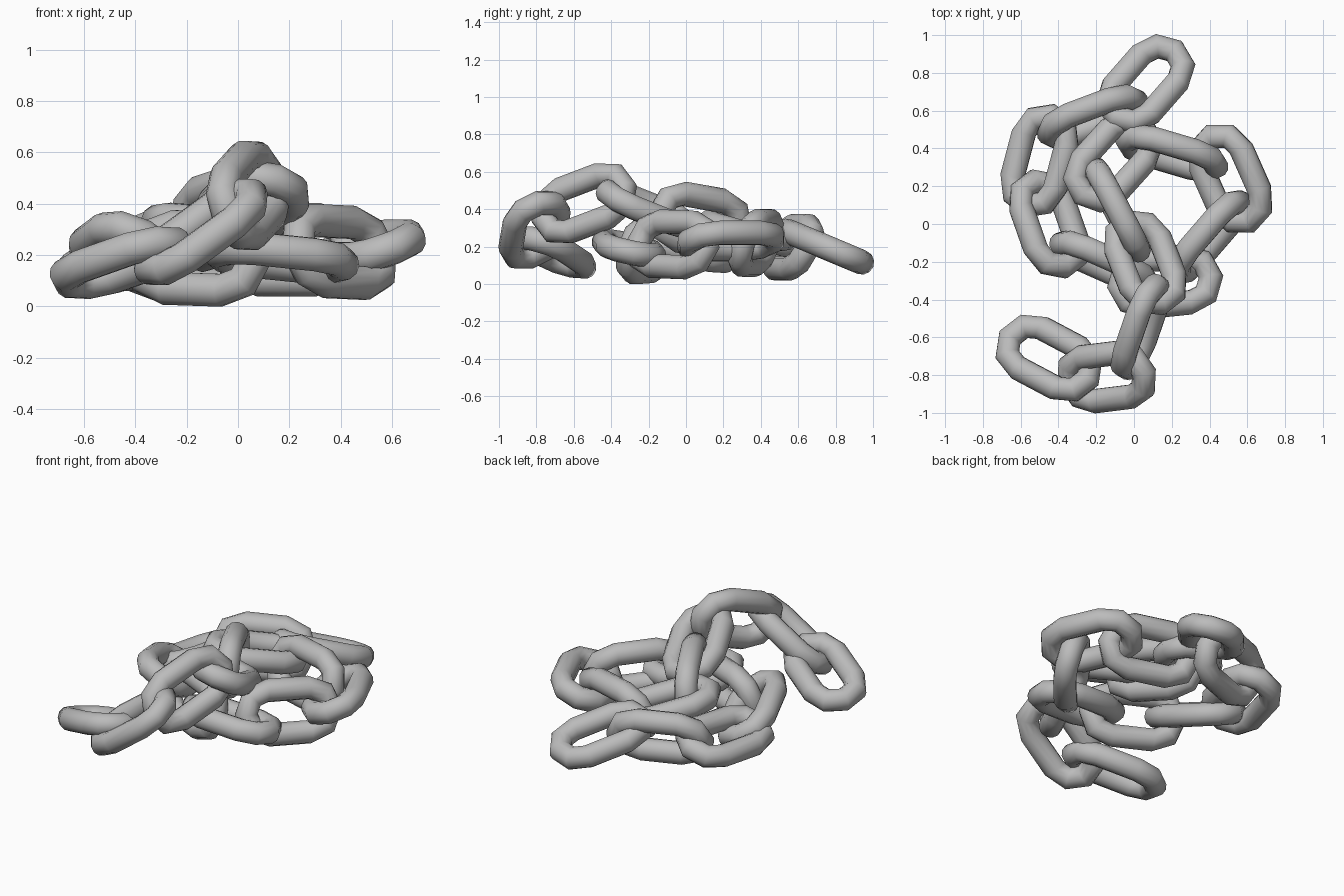
import bpy, bmesh, math
from mathutils import Vector

cube = bpy.data.objects.get("Cube")
if cube:
    bpy.data.objects.remove(cube, do_unlink=True)

steel = bpy.data.materials.new("grey_steel")
steel.use_nodes = True
GREY = (0.5, 0.5, 0.5, 1)
steel.diffuse_color = GREY
steel.node_tree.nodes["Principled BSDF"].inputs["Base Color"].default_value = GREY

TUBE = 0.066      # thickness radius of the bar
BEND = 0.125      # radius of each rounded end
STRAIGHT = 0.12   # half the straight side
SIDES = 12


def chain_link(name, center, long_axis, wide_axis):
    """Closed stadium-shaped bar lying in the plane of the two axes."""
    u = Vector(long_axis).normalized()
    v = Vector(wide_axis)
    v = (v - u * v.dot(u)).normalized()
    w = u.cross(v)
    bm = bmesh.new()
    rings = []
    for end in (1, -1):
        for step in range(5):
            a = math.radians(-90 + 45 * step)
            out = (u * math.cos(a) + v * math.sin(a)) * end
            p = Vector(center) + u * STRAIGHT * end + out * BEND
            ring = []
            for k in range(SIDES):
                t = math.tau * k / SIDES
                ring.append(bm.verts.new(p + (out * math.cos(t) + w * math.sin(t)) * TUBE))
            rings.append(ring)
    for i, ring in enumerate(rings):
        nxt = rings[(i + 1) % len(rings)]
        for k in range(SIDES):
            j = (k + 1) % SIDES
            bm.faces.new((ring[k], nxt[k], nxt[j], ring[j]))
    bmesh.ops.recalc_face_normals(bm, faces=bm.faces)
    for f in bm.faces:
        f.smooth = True
    mesh = bpy.data.meshes.new(name)
    bm.to_mesh(mesh)
    bm.free()
    mesh.materials.append(steel)
    obj = bpy.data.objects.new(name, mesh)
    bpy.context.collection.objects.link(obj)


# Links in chain order: centre, long axis, wide axis
chain_link("front_end_link", (-.45, -.71, .17), (.85, -.45, .3), (.45, .85, -.18))
chain_link("front_rising_link", (-.145, -.81, .29), (.8, .1, .58), (-.2, .93, .3))
chain_link("top_link", (.04, -.545, .432), (.3, .87, .33), (-.4, -.2, .9))
chain_link("upper_middle_link", (.06, -.205, .405), (.33, -.85, .34), (.9, .35, -.35))
chain_link("upper_upright_link", (-.09, .075, .34), (-.45, .85, -.15), (0, .1, 1))
chain_link("inner_flat_link", (-.11, .335, .29), (.65, .72, -.2), (-.72, .65, 0))
chain_link("back_upright_link", (.2, .375, .22), (.95, -.28, 0), (.1, .35, .95))
chain_link("right_flat_link", (.51, .24, .23), (.4, -.9, 0), (.85, .4, .35))
chain_link("right_upright_link", (.395, -.07, .212), (.65, .75, -.03), (-.25, .2, 1))
chain_link("front_flat_link", (.165, -.305, .19), (.97, .1, -.1), (0, .97, -.2))
chain_link("middle_upright_link", (-.16, -.205, .187), (.9, -.4, -.03), (.1, .25, 1))
chain_link("left_front_link", (-.45, 0, .215), (.33, -.94, .25), (.94, .33, -.55))
chain_link("left_back_link", (-.5, .335, .185), (.25, .95, 0), (.95, -.25, .35))
chain_link("back_left_upright_link", (-.22, .565, .197), (.93, .35, 0), (-.15, .4, .9))
chain_link("back_end_link", (.06, .74, .2), (.63, .72, -.3), (-.7, .66, -.28))
